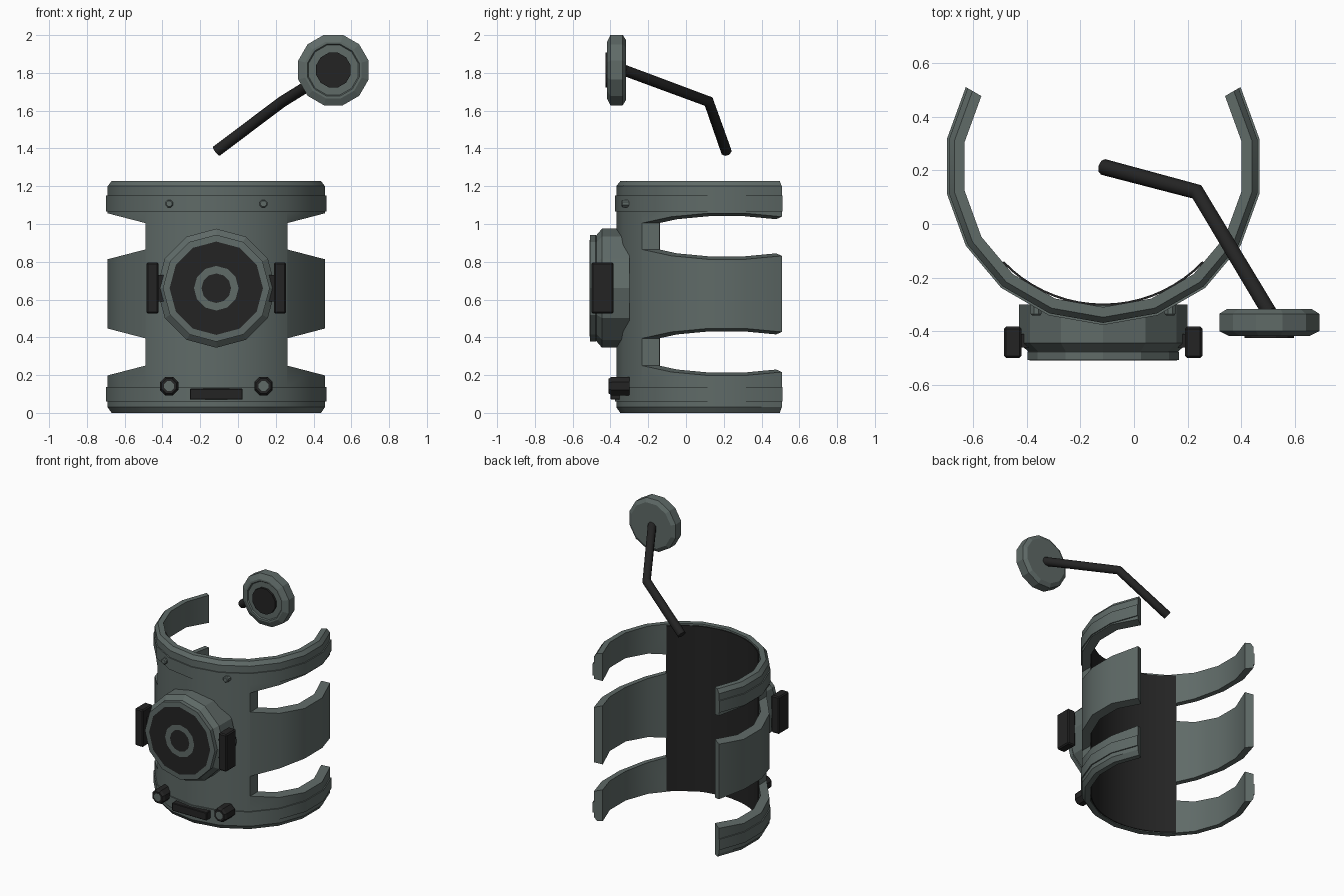
import bpy, bmesh, math
from mathutils import Vector, Matrix

if "Cube" in bpy.data.objects:
    bpy.data.objects.remove(bpy.data.objects["Cube"])

CX, CY = -0.115, 0.215      # axis of the cuff


def material(name, rgb):
    m = bpy.data.materials.new(name)
    m.use_nodes = True
    m.diffuse_color = (*rgb, 1)
    m.node_tree.nodes["Principled BSDF"].inputs["Base Color"].default_value = (*rgb, 1)
    return m


GREY = material("grey_green", (0.115, 0.145, 0.137))
BLACK = material("soft_black", (0.017, 0.017, 0.017))


def finish(name, bm, mats, smooth=None):
    bmesh.ops.remove_doubles(bm, verts=bm.verts, dist=1e-5)
    bmesh.ops.recalc_face_normals(bm, faces=bm.faces)
    mesh = bpy.data.meshes.new(name)
    bm.to_mesh(mesh)
    bm.free()
    for m in mats:
        mesh.materials.append(m)
    obj = bpy.data.objects.new(name, mesh)
    bpy.context.collection.objects.link(obj)
    if smooth:
        soften(obj, smooth)
    return obj


def activate(obj):
    bpy.ops.object.select_all(action="DESELECT")
    obj.select_set(True)
    bpy.context.view_layer.objects.active = obj


def soften(obj, degrees):
    activate(obj)
    bpy.ops.object.shade_smooth_by_angle(angle=math.radians(degrees))


def arc_shell(name, section, angles, mat, smooth=None):
    """Sweep a closed (radius, z) section around the cuff axis, open at the back."""
    bm = bmesh.new()
    loops = []
    for a in map(math.radians, angles):
        loops.append([bm.verts.new((CX + r * math.sin(a), CY - r * math.cos(a), z))
                      for r, z in section])
    n = len(section)
    for p, q in zip(loops, loops[1:]):
        for i in range(n):
            j = (i + 1) % n
            bm.faces.new((p[i], p[j], q[j], q[i]))
    bm.faces.new(loops[0])
    bm.faces.new(loops[-1])
    return finish(name, bm, [mat], smooth)


def turned(name, centre, profile, sides, phase=0.0, dark=()):
    """Lathe a (radius, y) profile around the y axis; dark lists black segments."""
    bm = bmesh.new()
    x, z = centre
    rings = []
    for r, y in profile:
        ring = []
        for k in range(sides):
            a = 2 * math.pi * (k + phase) / sides
            ring.append(bm.verts.new((x + r * math.sin(a), y, z + r * math.cos(a))))
        rings.append(ring)
    for s, (p, q) in enumerate(zip(rings, rings[1:])):
        for k in range(sides):
            j = (k + 1) % sides
            bm.faces.new((p[k], p[j], q[j], q[k])).material_index = int(s in dark)
    for cap, s in ((rings[0], -1), (rings[-1], len(rings) - 1)):
        bm.faces.new(cap).material_index = int(s in dark)
    return finish(name, bm, [GREY, BLACK])


def box(name, lo, hi, mat, bevel=0.0):
    lo, hi = Vector(lo), Vector(hi)
    bm = bmesh.new()
    bmesh.ops.create_cube(bm, size=1, matrix=Matrix.Translation((lo + hi) / 2)
                          @ Matrix.Diagonal((*(hi - lo), 1)))
    if bevel:
        bmesh.ops.bevel(bm, geom=bm.edges[:], offset=bevel, segments=1,
                        profile=0.5, affect="EDGES")
    return finish(name, bm, [mat])


# Cuff: stepped, bevelled wall with raised bands near both rims
wall = [(0.525, 0), (0.563, 0), (0.584, 0.03), (0.584, 0.06), (0.592, 0.06),
        (0.592, 0.138), (0.584, 0.138), (0.584, 1.065), (0.592, 1.065),
        (0.592, 1.15), (0.584, 1.15), (0.584, 1.2), (0.563, 1.227), (0.525, 1.227)]
cuff = arc_shell("cuff", wall, range(-120, 121, 20), GREY)

# Tapered side openings leave three pairs of clasping arms
openings = {"upper": [(0.376, 0.865), (0.8, 0.755), (0.8, 1.115), (0.376, 1.005)],
            "lower": [(0.376, 0.25), (0.8, 0.14), (0.8, 0.505), (0.376, 0.395)]}
for label, outline in openings.items():
    for side in (-1, 1):
        bm = bmesh.new()
        face = bm.faces.new([bm.verts.new((CX + side * dx, -0.6, z)) for dx, z in outline])
        ext = bmesh.ops.extrude_face_region(bm, geom=[face])
        moved = [v for v in ext["geom"] if isinstance(v, bmesh.types.BMVert)]
        bmesh.ops.translate(bm, verts=moved, vec=(0, 1.6, 0))
        cutter = finish(label + "_opening_cutter", bm, [GREY])
        cutter.hide_render = True
        mod = cuff.modifiers.new("opening", "BOOLEAN")
        mod.operation, mod.solver, mod.object = "DIFFERENCE", "EXACT", cutter
        activate(cuff)
        bpy.ops.object.modifier_apply(modifier=mod.name)
        bpy.data.objects.remove(cutter)
soften(cuff, 25)

# Dark lining inside the solid front panel
arc_shell("inner_lining", [(0.512, 0.005), (0.52, 0.005), (0.52, 1.215), (0.512, 1.215)],
          [46.3 * i / 9 for i in range(-9, 10)], BLACK, 25)

# Large round front housing with ringed face
turned("front_housing", (CX, 0.66),
       [(0.315, -0.3), (0.315, -0.445), (0.28, -0.475), (0.265, -0.475)], 12)
turned("front_dial", (CX, 0.66),
       [(0.265, -0.46), (0.283, -0.478), (0.283, -0.508), (0.247, -0.51),
        (0.118, -0.51), (0.078, -0.51)], 12, dark=(3, 5))

# Side grips, lower knobs and upper rivets, mirrored about the cuff axis
for side, label in ((-1, "right"), (1, "left")):
    def span(a, b):
        return sorted((CX + side * a, CX + side * b))
    x0, x1 = span(0.305, 0.37)
    box(label + "_grip", (x0, -0.5, 0.525), (x1, -0.383, 0.797), BLACK, 0.008)
    x0, x1 = span(0.26, 0.32)
    box(label + "_grip_mount", (x0, -0.46, 0.59), (x1, -0.41, 0.73), BLACK)
    spot = CX + side * 0.25
    turned(label + "_knob", (spot, 0.142),
           [(0.053, -0.3), (0.053, -0.395), (0.042, -0.41), (0.028, -0.41)],
           8, 0.5, dark=(-1, 0, 1, 2))
    turned(label + "_rivet", (spot, 1.108),
           [(0.022, -0.29), (0.022, -0.335), (0.016, -0.341)], 8, 0.5)

# Label bar at the lower front
box("lower_bar", (-0.255, -0.4, 0.07), (0.025, -0.34, 0.128), BLACK, 0.004)

# Bent arm above the cuff
path = bpy.data.curves.new("bent_arm", "CURVE")
path.dimensions = "3D"
path.bevel_depth, path.bevel_resolution = 0.03, 2
path.use_fill_caps = True
spline = path.splines.new("POLY")
joints = [(-0.115, 0.213, 1.385), (0.235, 0.12, 1.648), (0.505, -0.33, 1.815)]
spline.points.add(len(joints) - 1)
for point, co in zip(spline.points, joints):
    point.co = (*co, 1)
path.materials.append(BLACK)
bpy.context.collection.objects.link(bpy.data.objects.new("bent_arm", path))

# Round head on the end of the arm
turned("arm_head", (0.505, 1.815),
       [(0.165, -0.318), (0.193, -0.335), (0.193, -0.4), (0.155, -0.418),
        (0.142, -0.418), (0.136, -0.41)], 12, 0.5)
turned("arm_head_lens", (0.505, 1.815), [(0.095, -0.4), (0.095, -0.425)],
       12, 0.5, dark=(-1, 0, 1))
